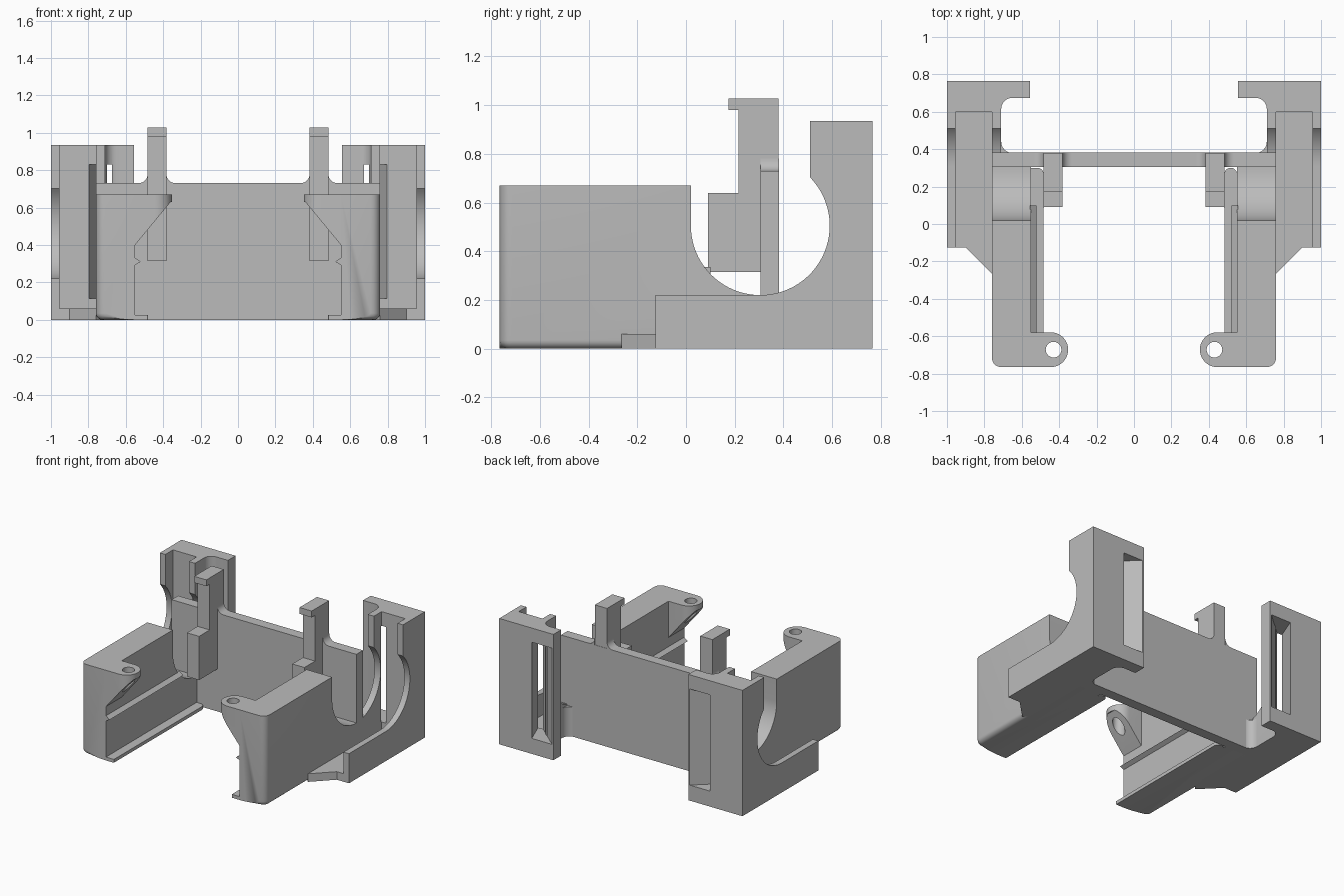
import bpy, bmesh, math

if "Cube" in bpy.data.objects:
    bpy.data.objects.remove(bpy.data.objects["Cube"])

grey = bpy.data.materials.new("grey_plastic")
grey.diffuse_color = (0.5, 0.5, 0.5, 1)
grey.use_nodes = True
grey.node_tree.nodes["Principled BSDF"].inputs["Base Color"].default_value = grey.diffuse_color


def arc(cx, cy, r, a0, a1, n=8):
    """Points on an arc, angles in degrees."""
    return [(cx + r * math.cos(math.radians(a0 + (a1 - a0) * i / n)),
             cy + r * math.sin(math.radians(a0 + (a1 - a0) * i / n))) for i in range(n + 1)]


def prism(name, pts, axis, lo, hi):
    """Extrude a 2D outline along an axis (x: yz outline, y: xz, z: xy)."""
    place = {"x": lambda p, t: (t, p[0], p[1]),
             "y": lambda p, t: (p[0], t, p[1]),
             "z": lambda p, t: (p[0], p[1], t)}[axis]
    bm = bmesh.new()
    a = [bm.verts.new(place(p, lo)) for p in pts]
    b = [bm.verts.new(place(p, hi)) for p in pts]
    bm.faces.new(a)
    bm.faces.new(b[::-1])
    n = len(pts)
    for i in range(n):
        bm.faces.new((a[i], b[i], b[(i + 1) % n], a[(i + 1) % n]))
    bmesh.ops.recalc_face_normals(bm, faces=bm.faces)
    mesh = bpy.data.meshes.new(name)
    bm.to_mesh(mesh)
    bm.free()
    mesh.materials.append(grey)
    ob = bpy.data.objects.new(name, mesh)
    bpy.context.collection.objects.link(ob)
    return ob


def box(name, x0, x1, y0, y1, z0, z1):
    return prism(name, [(x0, y0), (x1, y0), (x1, y1), (x0, y1)], "z", z0, z1)


def boolean(ob, other, op):
    m = ob.modifiers.new(op.lower(), "BOOLEAN")
    m.operation, m.object, m.solver = op, other, "EXACT"
    other.hide_render = True
    other.hide_set(True)


def finish(ob, mirror=True):
    """Mirror to the left side and smooth the curved faces."""
    if mirror:
        ob.modifiers.new("mirror", "MIRROR").use_mirror_merge = False
    bpy.ops.object.select_all(action="DESELECT")
    ob.select_set(True)
    bpy.context.view_layer.objects.active = ob
    for m in list(ob.modifiers):
        bpy.ops.object.modifier_apply(modifier=m.name)
    bpy.ops.object.shade_smooth_by_angle(angle=math.radians(30))


CY, CZ, R = 0.305, 0.505, 0.285   # round side opening

# Side wall with a quarter-round rear end, rounded outer front and bottom edges
wall = prism("side_wall", [(-0.765, 0), (0.305, 0)] + arc(CY, CZ, R, 270, 180, 20)
             + [(0.02, 0.67), (-0.765, 0.67)], "x", 0.55, 0.76)
bm = bmesh.new()
bm.from_mesh(wall.data)
for r, test in ((0.05, lambda v: v.co.x > 0.75 and v.co.y < -0.76),
                (0.035, lambda v: v.co.x > 0.70 and v.co.z < 0.001)):
    edges = [e for e in bm.edges if all(test(v) for v in e.verts)]
    bmesh.ops.bevel(bm, geom=edges, offset=r, segments=5, profile=0.5, affect="EDGES")
bm.to_mesh(wall.data)
bm.free()
finish(wall)

# Screw ear: rounded in plan, sloped underneath, with a hole
ear = prism("screw_ear", [(0.57, -0.579), (0.57, -0.765)]
            + arc(0.445, -0.672, 0.093, 270, 90, 20), "z", 0.3, 0.67)
slope = prism("ear_slope_helper", [(0.58, 0.37), (0.55, 0.40), (0.36, 0.63), (0.30, 0.63),
                                   (0.30, 0.70), (0.58, 0.70)], "y", -0.9, -0.5)
hole = prism("ear_hole_cutter", arc(0.43, -0.672, 0.042, 0, 345, 23), "z", 0.2, 0.8)
boolean(ear, slope, "INTERSECT")
boolean(ear, hole, "DIFFERENCE")
finish(ear)

# Inner ridge and bottom lip along the side wall
finish(prism("guide_ridge", [(0.555, 0.335), (0.52, 0.31), (0.555, 0.29)], "y", -0.765, 0.1))
finish(prism("bottom_lip", [(0.56, -0.765), (0.56, 0.3), (0.55, 0.27)]
             + arc(0.517, 0.265, 0.035, 0, 180, 10) + [(0.485, -0.765)], "z", 0, 0.025))

# Outer holder: base and rear post with a round opening, hollowed by a pocket
holder = prism("outer_holder", [(-0.125, 0), (0.765, 0), (0.765, 0.935), (0.51, 0.935)]
               + arc(CY, CZ, R, 44, -90, 28) + [(-0.125, 0.22)], "x", 0.71, 1.0)
lip = prism("rear_lip_helper", [(0.555, 0.765), (0.555, 0.675)]
            + arc(0.65, 0.615, 0.06, 90, 0) + [(0.73, 0.615), (0.73, 0.765)], "z", 0, 0.935)
pocket = box("pocket_cutter", 0.76, 0.955, -0.5, 0.60, 0.06, 1.2)
slot = prism("slot_cutter", [(0.56, 0.77), (0.73, 0.77), (0.80, 0.59), (0.765, 0.59)],
             "z", 0.115, 0.83)
boolean(holder, lip, "UNION")
boolean(holder, pocket, "DIFFERENCE")
boolean(holder, slot, "DIFFERENCE")
finish(holder)

# Floor gusset in front of the holder, and rounded corner behind the back wall
finish(prism("floor_gusset", [(0.71, -0.21), (0.76, -0.265), (0.90, -0.125), (0.90, -0.1),
                              (0.71, -0.1)], "z", 0, 0.06))
finish(prism("rear_corner_fillet", [(0.72, 0.37), (0.72, 0.44)]
             + arc(0.65, 0.44, 0.06, 0, -90) + [(0.65, 0.37)], "z", 0, 0.22))

# Back wall
finish(box("back_wall", -0.76, 0.76, 0.305, 0.382, 0, 0.73), False)

# Clip post with a hooked top and a lower stop block
finish(prism("clip_post", [(0.38, 0.315), (0.09, 0.315), (0.09, 0.64), (0.215, 0.64),
                           (0.215, 0.98), (0.175, 0.98), (0.175, 1.027), (0.38, 1.027)],
             "x", 0.383, 0.483))
for name, x, s in (("clip_fillet_outer", 0.483, 1), ("clip_fillet_inner", 0.383, -1)):
    curve = [(x + s * (0.05 - c), 0.78 - d) for c, d in arc(0, 0, 0.05, 0, 90)]
    finish(prism(name, [(x, 0.73)] + curve, "y", 0.305, 0.382))
